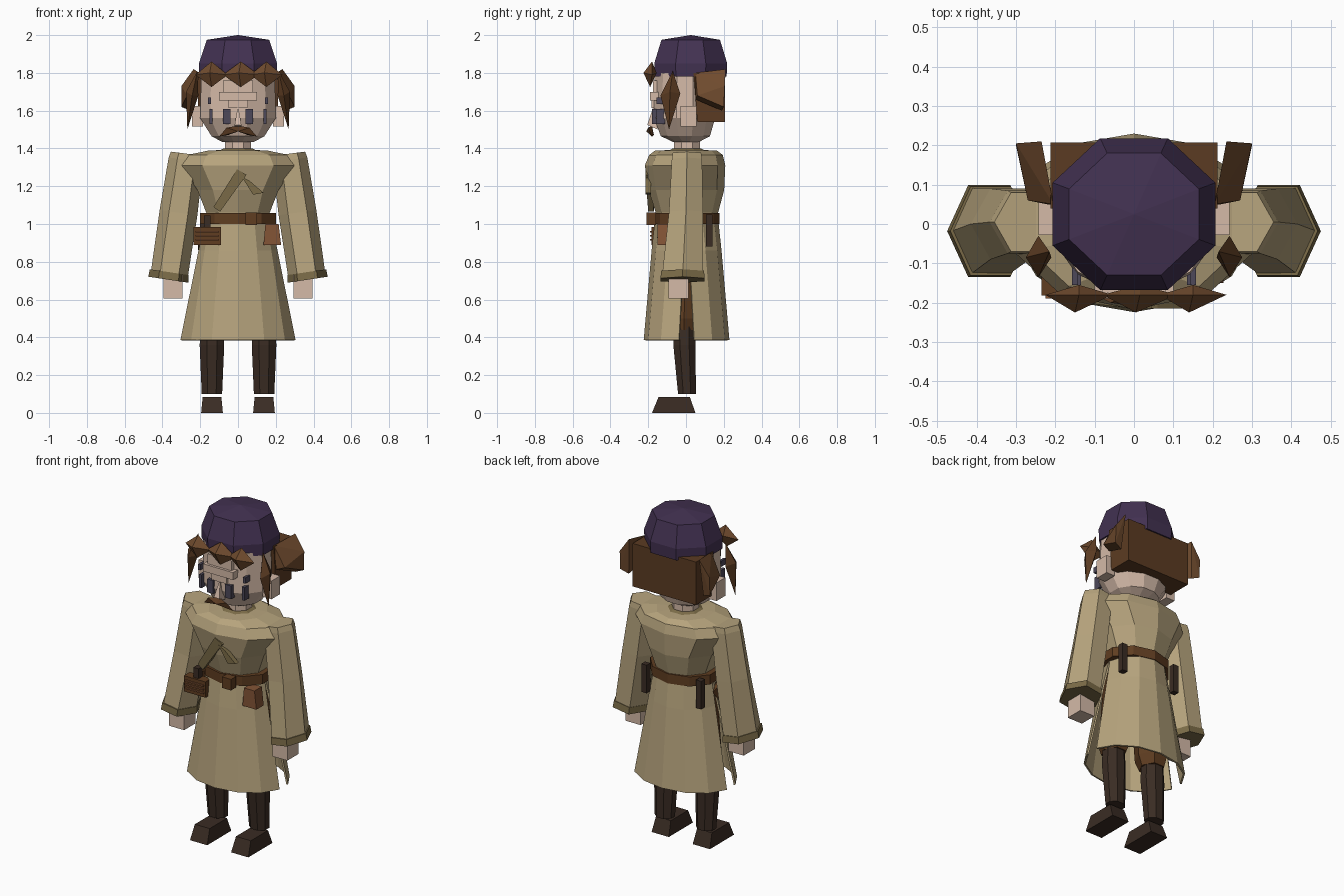
import bpy, bmesh, math
from mathutils import Vector

cube = bpy.data.objects.get("Cube")
if cube:
    bpy.data.objects.remove(cube, do_unlink=True)


def material(name, r, g, b):
    m = bpy.data.materials.new(name)
    m.use_nodes = True
    m.diffuse_color = (r, g, b, 1)
    m.node_tree.nodes["Principled BSDF"].inputs["Base Color"].default_value = (r, g, b, 1)
    return m


coat = material("coat_tan", .47, .37, .205)
trim = material("trim_olive", .20, .15, .065)
purple = material("cap_purple", .055, .031, .083)
hair = material("hair_brown", .105, .044, .016)
curl = material("curl_brown", .16, .07, .027)
skin = material("skin", .66, .49, .39)
leather = material("belt_leather", .115, .047, .015)
pouch = material("pouch_leather", .23, .09, .037)
cloth = material("trouser_dark", .042, .025, .017)
slate = material("slate", .075, .065, .10)


def finish(name, bm, mat):
    bmesh.ops.recalc_face_normals(bm, faces=bm.faces)
    me = bpy.data.meshes.new(name)
    bm.to_mesh(me)
    bm.free()
    me.materials.append(mat)
    ob = bpy.data.objects.new(name, me)
    bpy.context.collection.objects.link(ob)
    return ob


def hull(name, pts, mat, side=1):
    """Convex solid around a few points, flipped in x when side is -1."""
    bm = bmesh.new()
    for x, y, z in pts:
        bm.verts.new((x * side, y, z))
    bmesh.ops.convex_hull(bm, input=bm.verts)
    return finish(name, bm, mat)


def box(name, xs, ys, zs, mat, side=1):
    return hull(name, [(x, y, z) for x in xs for y in ys for z in zs], mat, side)


def loft(name, rings, mat, n=8, turn=0.5, side=1, tilt=0, caps=True):
    """Stack of n-sided rings (cx, cy, z, half_x, half_y)."""
    bm = bmesh.new()
    angles = [(i + turn) * math.tau / n for i in range(n)]
    mx = max(math.cos(a) for a in angles)
    my = max(math.sin(a) for a in angles)
    rows = []
    for cx, cy, z, hx, hy in rings:
        row = []
        for a in angles:
            dx = hx * math.cos(a) / mx
            row.append(bm.verts.new(((cx + dx) * side, cy + hy * math.sin(a) / my, z + tilt * dx)))
        rows.append(row)
    for lo, hi in zip(rows, rows[1:]):
        for i in range(n):
            j = (i + 1) % n
            bm.faces.new((lo[i], lo[j], hi[j], hi[i]))
    if caps:
        bm.faces.new(rows[0])
        bm.faces.new(rows[-1])
    return finish(name, bm, mat)


# Cap and head
loft("cap", [(0, .025, 1.78, .205, .19), (0, .025, 1.85, .207, .193),
             (0, .025, 1.975, .165, .155), (0, .025, 2.0, .002, .002)], purple)
loft("head", [(0, 0, 1.435, .085, .07), (0, -.003, 1.465, .14, .13),
              (0, -.008, 1.56, .2, .162), (0, -.005, 1.8, .195, .16)], skin, n=12)
loft("neck", [(0, .005, 1.34, .07, .068), (0, .005, 1.46, .07, .068)], skin)

# Face
box("forehead", (-.08, .08), (-.175, -.12), (1.70, 1.76), skin)
box("brow", (-.1, .1), (-.19, -.12), (1.655, 1.70), skin)
box("nose_bridge", (-.05, .05), (-.182, -.12), (1.615, 1.655), skin)
hull("nose", [(0, -.17, 1.63), (-.02, -.15, 1.5), (.02, -.15, 1.5),
              (-.018, -.205, 1.525), (.018, -.205, 1.525)], skin)
for s, tag in ((1, "left"), (-1, "right")):
    box(tag + "_eye", (.04, .08), (-.18, -.14), (1.53, 1.61), slate, s)
    box(tag + "_outer_eye", (.135, .152), (-.155, -.11), (1.53, 1.61), slate, s)
    box(tag + "_temple_mark", (.143, .158), (-.155, -.11), (1.635, 1.67), slate, s)
    box(tag + "_ear", (.185, .243), (-.028, .056), (1.515, 1.625), skin, s)
    hull(tag + "_moustache", [(0, -.18, 1.52), (0, -.21, 1.49), (.06, -.2, 1.51),
                              (.05, -.17, 1.472), (.1, -.18, 1.463)], hair, s)
    # Long lock in front of the ear
    hull(tag + "_side_lock", [(.215, -.07, 1.81), (.21, -.085, 1.68), (.275, -.085, 1.70),
                              (.243, -.135, 1.68), (.243, -.03, 1.69), (.268, -.09, 1.5)], hair, s)
    # Flared tuft behind the ear
    hull(tag + "_back_tuft", [(.205, .05, 1.8), (.235, .21, 1.82), (.3, .2, 1.62),
                              (.3, .205, 1.73), (.22, .05, 1.66), (.27, .06, 1.68),
                              (.25, .19, 1.6)], curl, s)

# Fringe of three pointed tufts
for i, (x, w) in enumerate(((-.14, .085), (.015, .095), (.15, .085))):
    hull("fringe_%d" % (i + 1), [(x - w, -.18, 1.79), (x + w, -.18, 1.79), (x, -.18, 1.86),
                                 (x, -.19, 1.725), (x - .01, -.225, 1.8), (x, -.155, 1.8)], curl)
hull("back_hair", [(x, y, z) for x in (-.212, .212)
                   for y, z in ((.04, 1.8), (.207, 1.8), (.207, 1.54), (.06, 1.54))], hair)

# Coat body
loft("coat_body", [(0, .005, 1.0, .168, .162), (0, .005, 1.06, .168, .165),
                   (0, .002, 1.18, .215, .2), (0, -.005, 1.31, .305, .213),
                   (0, 0, 1.365, .27, .195), (0, 0, 1.388, .16, .165),
                   (0, .005, 1.392, .09, .085)], coat, n=10)
loft("collar", [(0, .005, 1.38, .115, .11), (0, .005, 1.4, .075, .075)], trim)


def skirt_panel(name, direction):
    """Half skirt that leaves a slit at each hip, wider toward the hem."""
    bm = bmesh.new()
    n, rows = 6, []
    for z, hx, hy, gap in ((1.03, .168, .162, 0), (.86, .205, .18, 4), (.385, .305, .222, 10)):
        row = []
        for i in range(n + 1):
            a = math.radians(gap + (180 - 2 * gap) * i / n)
            row.append(bm.verts.new((hx * math.cos(a), direction * hy * math.sin(a) + .003, z)))
        rows.append(row)
    for hi, lo in zip(rows, rows[1:]):
        for i in range(n):
            f = (hi[i], lo[i], lo[i + 1], hi[i + 1])
            bm.faces.new(f)
    ob = finish(name, bm, coat)
    mod = ob.modifiers.new("thickness", "SOLIDIFY")
    mod.thickness = .01
    mod.offset = 0


skirt_panel("front_skirt", -1)
skirt_panel("back_skirt", 1)

# Belt and what hangs from it
loft("belt", [(0, .003, 1.0, .2, .175), (0, .003, 1.058, .2, .175)], leather, n=10)
box("buckle", (.04, .1), (-.21, -.16), (.995, 1.062), leather)
box("belt_box", (-.235, -.09), (-.182, -.125), (.89, .985), leather)
for i in range(3):
    z = .912 + .022 * i
    box("belt_box_stripe_%d" % (i + 1), (-.225, -.1), (-.19, -.182), (z, z + .008), pouch)
box("belt_box_strap", (-.18, -.145), (-.17, -.13), (.96, 1.045), cloth)
hull("hip_pouch", [(x, y, z) for z, xs in ((1.0, (.145, .215)), (.89, (.135, .228)))
                   for x in xs for y in (-.15, -.08)], pouch)
hull("hip_blade", [(-.185, -.02, .98), (-.215, -.02, .98), (-.2, -.07, .97),
                   (-.2, .03, .94), (-.21, -.04, .85)], leather)
for s, tag in ((1, "left"), (-1, "right")):
    box(tag + "_hip_strap", (.165, .2), (.105, .14), (.88, 1.05), cloth, s)

# Folded strap on the chest
hull("chest_strap", [(x, y + d, z) for x, y, z in ((-.13, -.2, 1.09), (-.095, -.2, 1.065),
     (-.005, -.215, 1.29), (.045, -.215, 1.26)) for d in (0, .03)], trim)
hull("chest_strap_tip", [(x, y, z) for x, z in ((.02, 1.25), (.06, 1.23), (.135, 1.165), (.08, 1.155))
                         for y in (-.215, -.185)], trim)

for s, tag in ((1, "left"), (-1, "right")):
    # Sleeve, cuff and hand
    loft(tag + "_sleeve", [(.363, -.017, .735, .098, .108), (.315, 0, 1.06, .1, .09),
                           (.275, .005, 1.34, .092, .08), (.27, .005, 1.372, .085, .075)],
         coat, n=6, turn=0, side=s, tilt=.13)
    loft(tag + "_cuff", [(.368, -.018, .705, .107, .117), (.364, -.018, .745, .103, .113)],
         trim, n=6, turn=0, side=s, tilt=.15)
    box(tag + "_hand", (.295, .395), (-.093, .013), (.605, .73), skin, s)
    # Breeches, lower leg and shoe
    loft(tag + "_thigh", [(.135, -.01, .44, .07, .065), (.13, -.01, .5, .088, .085),
                          (.09, 0, .98, .085, .1)], leather, n=6, turn=0, side=s)
    loft(tag + "_lower_leg", [(.138, .005, .1, .054, .047), (.138, -.008, .36, .065, .059),
                              (.138, -.008, .47, .058, .055)], cloth, side=s)
    hull(tag + "_shoe", [(x, y, z) for z, xs, ys in ((0, (.08, .195), (-.18, .05)),
                         (.085, (.088, .187), (-.145, .02))) for x in xs for y in ys], cloth, s)
